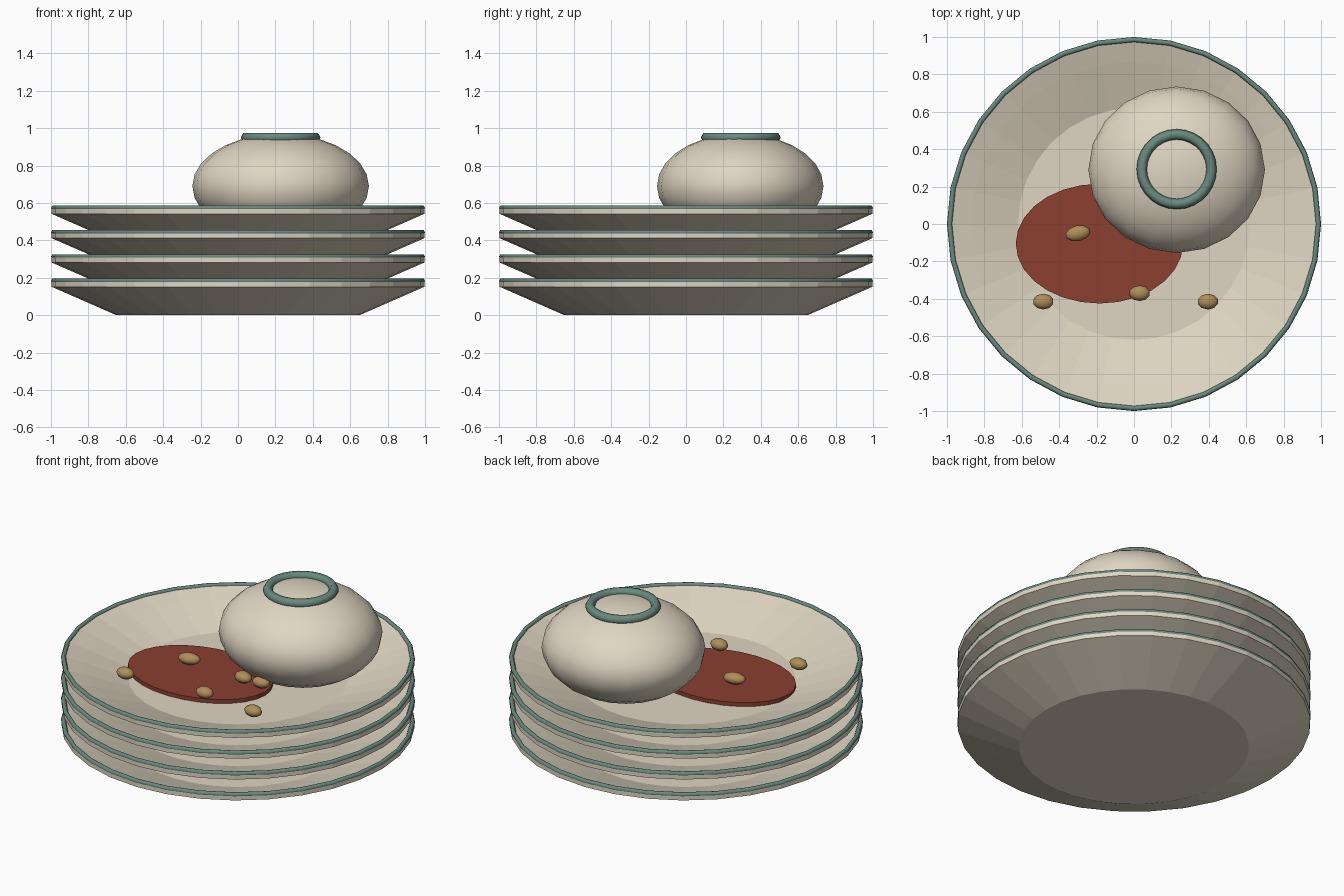
import bpy, bmesh
from math import cos, sin, pi, radians

if "Cube" in bpy.data.objects:
    bpy.data.objects.remove(bpy.data.objects["Cube"])


def material(name, rgb):
    m = bpy.data.materials.new(name)
    m.diffuse_color = (*rgb, 1)
    m.use_nodes = True
    m.node_tree.nodes["Principled BSDF"].inputs["Base Color"].default_value = m.diffuse_color
    return m


cream = material("cream_glaze", (0.74, 0.67, 0.54))
teal = material("teal_glaze", (0.14, 0.25, 0.21))
red = material("sauce_red", (0.26, 0.05, 0.03))
tan = material("bean_tan", (0.43, 0.27, 0.10))


def finish(name, mat, smooth=False):
    ob = bpy.context.object
    ob.name = name
    ob.data.materials.append(mat)
    if smooth:
        bpy.ops.object.shade_smooth()
    return ob


def lathe(name, profile, sides, mat, z):
    """Closed solid of revolution; both profile ends are capped flat."""
    bm = bmesh.new()
    rings = [[bm.verts.new((r * cos(2 * pi * i / sides), r * sin(2 * pi * i / sides), h))
              for i in range(sides)] for r, h in profile]
    for a, b in zip(rings, rings[1:]):
        for i in range(sides):
            j = (i + 1) % sides
            bm.faces.new((a[i], a[j], b[j], b[i]))
    bm.faces.new(rings[0][::-1])
    bm.faces.new(rings[-1])
    mesh = bpy.data.meshes.new(name)
    bm.to_mesh(mesh)
    bm.free()
    mesh.materials.append(mat)
    ob = bpy.data.objects.new(name, mesh)
    ob.location.z = z
    bpy.context.collection.objects.link(ob)


def ring(name, loc, major, minor, sides):
    bpy.ops.mesh.primitive_torus_add(location=loc, major_radius=major, minor_radius=minor,
                                     major_segments=sides, minor_segments=6)
    finish(name, teal, True)


def ellipsoid(name, loc, radii, segs, rings, mat, turn=0):
    bpy.ops.mesh.primitive_uv_sphere_add(segments=segs, ring_count=rings, radius=1,
                                         location=loc, rotation=(0, 0, radians(turn)))
    finish(name, mat, True).scale = radii


# Stack of four plates with glazed rims
plate_profile = [(0.65, 0), (0.997, 0.152), (0.997, 0.185), (0.975, 0.185),
                 (0.87, 0.15), (0.62, 0.06)]
for n in range(4):
    z = 0.13 * n
    lathe(f"plate_{n + 1}", plate_profile, 32, cream, z)
    ring(f"plate_rim_{n + 1}", (0, 0, z + 0.183), 0.986, 0.014, 32)

# Upturned bowl with its foot ring
ellipsoid("bowl", (0.228, 0.29, 0.69), (0.472, 0.445, 0.28), 20, 14, cream)
ring("bowl_foot", (0.228, 0.293, 0.95), 0.186, 0.028, 28)

# Sauce puddle
bpy.ops.mesh.primitive_cylinder_add(vertices=28, radius=1, depth=1,
                                    location=(-0.185, -0.105, 0.464))
finish("sauce", red).scale = (0.447, 0.32, 0.024)

# Scattered beans: x, y, half length, turn
beans = [(-0.30, -0.05, 0.068, 12), (-0.485, -0.415, 0.056, 0), (0.03, -0.37, 0.056, 0),
         (0.395, -0.415, 0.056, 0), (0.09, -0.077, 0.058, -10), (0.212, -0.074, 0.056, 0)]
for n, (x, y, length, turn) in enumerate(beans):
    ellipsoid(f"bean_{n + 1}", (x, y, 0.51), (length, 0.042, 0.034), 10, 6, tan, turn)
